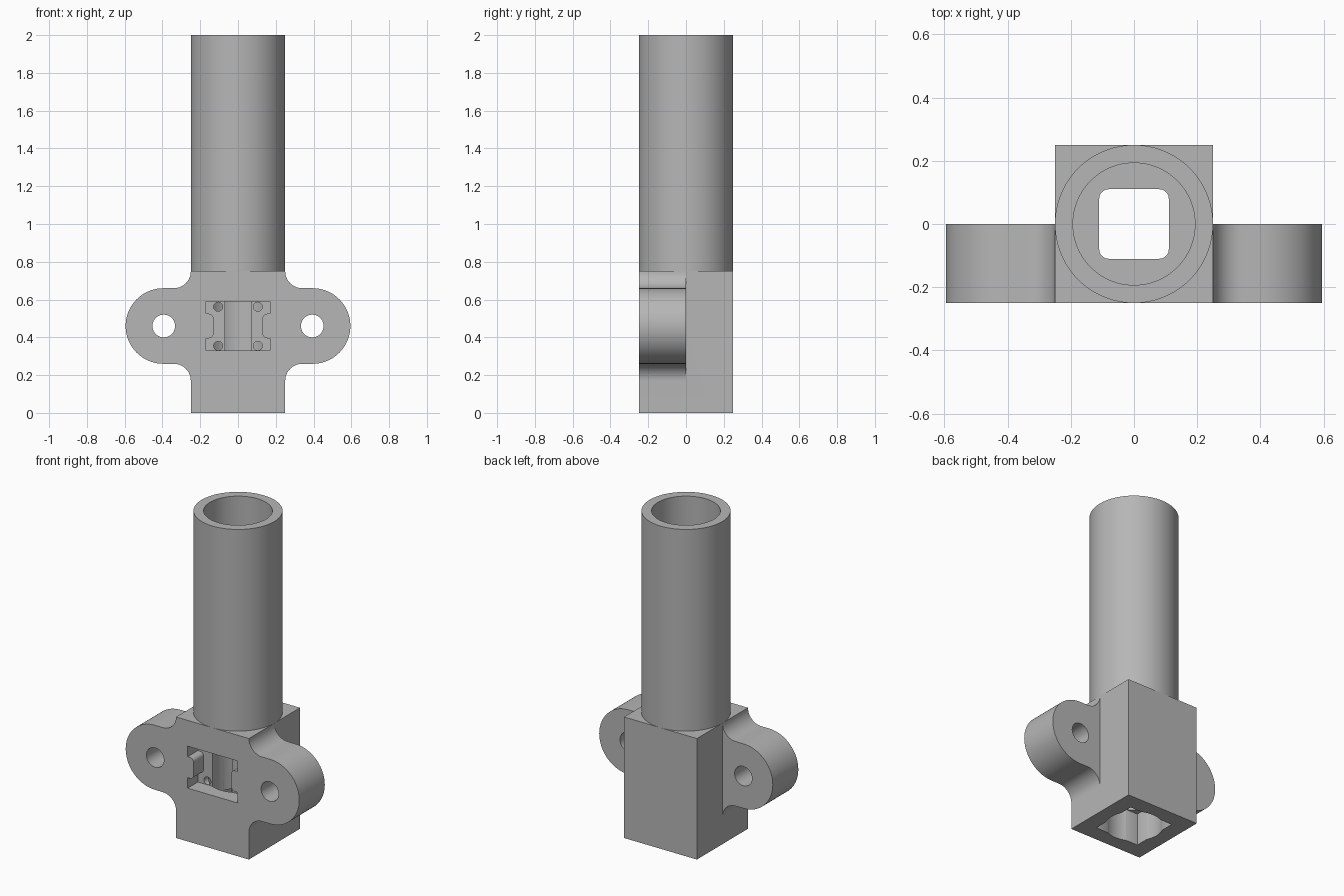
import bpy
import bmesh
from math import cos, sin, radians

cube = bpy.data.objects.get("Cube")
if cube:
    bpy.data.objects.remove(cube, do_unlink=True)

grey = bpy.data.materials.new("plain_grey")
grey.use_nodes = True
grey.diffuse_color = (0.47, 0.47, 0.47, 1)
grey.node_tree.nodes["Principled BSDF"].inputs["Base Color"].default_value = (0.47, 0.47, 0.47, 1)


def arc(cx, cy, r, start, end, steps=16):
    """Points along an arc, angles in degrees."""
    angles = [radians(start + (end - start) * i / steps) for i in range(steps + 1)]
    return [(cx + r * cos(a), cy + r * sin(a)) for a in angles]


def circle(cx, cy, r, sides=64):
    return arc(cx, cy, r, 0, 360, sides)[:-1]


def rect(x0, x1, y0, y1):
    return [(x0, y0), (x1, y0), (x1, y1), (x0, y1)]


def prism(name, outline, axis, low, high):
    """Extrude a 2D outline along Y (outline in x, z) or Z (outline in x, y)."""
    bm = bmesh.new()
    place = (lambda p, t: (p[0], t, p[1])) if axis == "Y" else (lambda p, t: (p[0], p[1], t))
    ends = [[bm.verts.new(place(p, t)) for p in outline] for t in (low, high)]
    n = len(outline)
    for ring in ends:
        bm.faces.new(ring)
    for i in range(n):
        j = (i + 1) % n
        bm.faces.new((ends[0][i], ends[0][j], ends[1][j], ends[1][i]))
    bmesh.ops.recalc_face_normals(bm, faces=bm.faces[:])
    mesh = bpy.data.meshes.new(name)
    bm.to_mesh(mesh)
    bm.free()
    mesh.materials.append(grey)
    obj = bpy.data.objects.new(name, mesh)
    bpy.context.collection.objects.link(obj)
    return obj


def activate(obj):
    bpy.ops.object.select_all(action="DESELECT")
    obj.select_set(True)
    bpy.context.view_layer.objects.active = obj


def combine(obj, tool, operation):
    """Apply a boolean and discard the tool."""
    tool.hide_render = True
    mod = obj.modifiers.new("boolean", "BOOLEAN")
    mod.operation = operation
    mod.solver = "EXACT"
    mod.object = tool
    activate(obj)
    bpy.ops.object.modifier_apply(modifier=mod.name)
    bpy.data.objects.remove(tool, do_unlink=True)


# Square block
body = prism("mount_body", rect(-0.25, 0.25, -0.25, 0.25), "Z", 0, 0.75)

# Rounded ears blended into the block, each with a bolt hole
ear = [(0.2, 0.7), (0.2, 0.22)]
ear += arc(0.34, 0.17, 0.09, 180, 90)
ear += arc(0.395, 0.46, 0.2, -90, 90, 40)
ear += arc(0.34, 0.75, 0.09, 270, 180)
for side in (1, -1):
    combine(body, prism("ear", [(side * x, z) for x, z in ear], "Y", -0.25, 0), "UNION")
    combine(body, prism("bolt_hole", circle(side * 0.393, 0.46, 0.06, 40), "Y", -0.4, 0.1), "DIFFERENCE")

# Round bore and square socket from below
combine(body, prism("bore", circle(0, 0, 0.165), "Z", -0.1, 0.65), "DIFFERENCE")
combine(body, prism("socket", rect(-0.15, 0.15, -0.15, 0.15), "Z", -0.1, 0.2), "DIFFERENCE")

# Rounded square passage up into the tube
passage = []
for i, (sx, sy) in enumerate([(1, 1), (-1, 1), (-1, -1), (1, -1)]):
    passage += arc(sx * 0.08, sy * 0.08, 0.03, 90 * i, 90 * i + 90, 8)
combine(body, prism("passage", passage, "Z", 0.5, 0.9), "DIFFERENCE")

# Front recess with a rounded tab on each side
half = [(0.17, 0.33), (0.17, 0.395)]
half += arc(0.155, 0.42, 0.025, 270, 180, 8)
half += arc(0.155, 0.5, 0.025, 180, 90, 8)
half += [(0.17, 0.525), (0.17, 0.59)]
recess = half + [(-x, z) for x, z in reversed(half)]
combine(body, prism("recess", recess, "Y", -0.4, -0.15), "DIFFERENCE")

# Four pin holes in the recess floor
for x in (-0.105, 0.105):
    for z in (0.355, 0.562):
        combine(body, prism("pin_hole", circle(x, z, 0.024, 24), "Y", -0.2, -0.08), "DIFFERENCE")

# Upright tube
tube = prism("tube", circle(0, 0, 0.25, 96), "Z", 0.75, 2)
combine(tube, prism("tube_bore", circle(0, 0, 0.193, 96), "Z", 0.6, 2.2), "DIFFERENCE")

for obj in (body, tube):
    activate(obj)
    bpy.ops.object.shade_smooth_by_angle(angle=radians(30))
